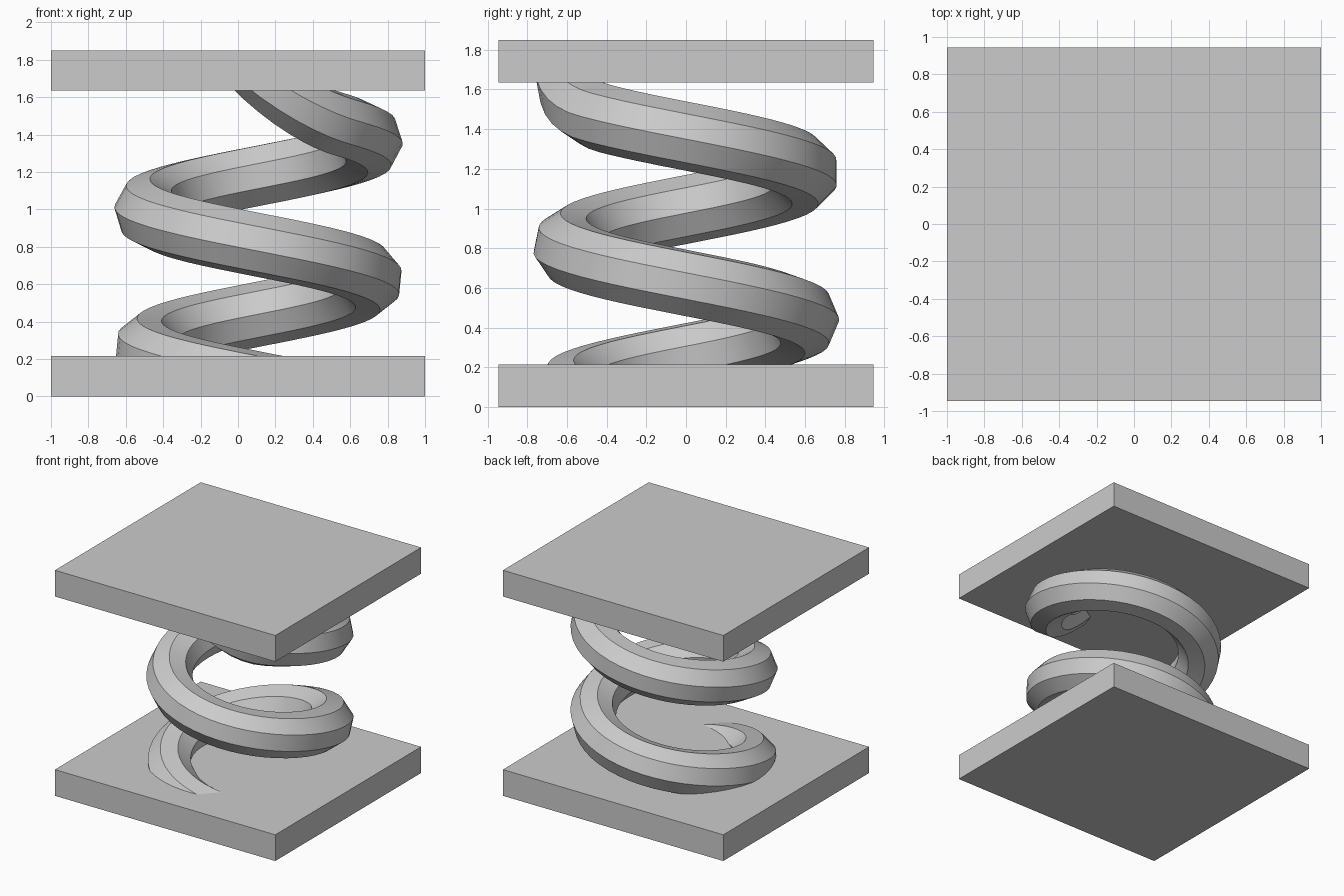
import bpy, bmesh
from math import radians, sin, cos, pi, atan
from mathutils import Vector

if "Cube" in bpy.data.objects:
    bpy.data.objects.remove(bpy.data.objects["Cube"])


def plate(name, z0, z1):
    bpy.ops.mesh.primitive_cube_add(size=1, location=(0, 0, (z0 + z1) / 2))
    ob = bpy.context.object
    ob.name = name
    ob.scale = (2.0, 1.89, z1 - z0)
    bpy.ops.object.transform_apply(location=False, rotation=False, scale=True)


# Two square end plates
plate("bottom_plate", 0.0, 0.215)
plate("top_plate", 1.635, 1.85)

# Coil: twisting octagonal tube swept along a left-handed helix
COIL_R, TUBE_R, PITCH, SIDES = 0.60, 0.172, 0.74, 8
START, END, STEPS = -295, 470, 102
slope = atan(PITCH / (2 * pi * COIL_R))

bm = bmesh.new()
rings = []
for i in range(STEPS + 1):
    deg = START + (END - START) * i / STEPS
    a = -radians(deg)
    out = Vector((cos(a), sin(a), 0))
    along = Vector((sin(a), -cos(a), 0))
    up = Vector((0, 0, cos(slope))) - along * sin(slope)
    lift = 8e-5 * max(0, deg - 405) ** 2          # upper end bends into the plate
    centre = Vector((0.11, 0, 0.625 + PITCH * deg / 360 + lift)) + out * COIL_R
    twist = radians(17 + 17 * deg / 90)
    ring = []
    for k in range(SIDES):
        t = twist + 2 * pi * k / SIDES
        p = centre + out * (TUBE_R * cos(t)) + up * (TUBE_R * sin(t))
        p.z = min(max(p.z, 0.08), 1.77)           # ends stay buried in the plates
        ring.append(bm.verts.new(p))
    rings.append(ring)
for r0, r1 in zip(rings, rings[1:]):
    for k in range(SIDES):
        n = (k + 1) % SIDES
        bm.faces.new((r0[k], r0[n], r1[n], r1[k]))
bm.faces.new(rings[0])
bm.faces.new(rings[-1])
bmesh.ops.recalc_face_normals(bm, faces=bm.faces)
mesh = bpy.data.meshes.new("spring_coil")
bm.to_mesh(mesh)
bm.free()
coil = bpy.data.objects.new("spring_coil", mesh)
bpy.context.collection.objects.link(coil)
bpy.ops.object.select_all(action='DESELECT')
coil.select_set(True)
bpy.context.view_layer.objects.active = coil
bpy.ops.object.shade_smooth_by_angle(angle=radians(30))
